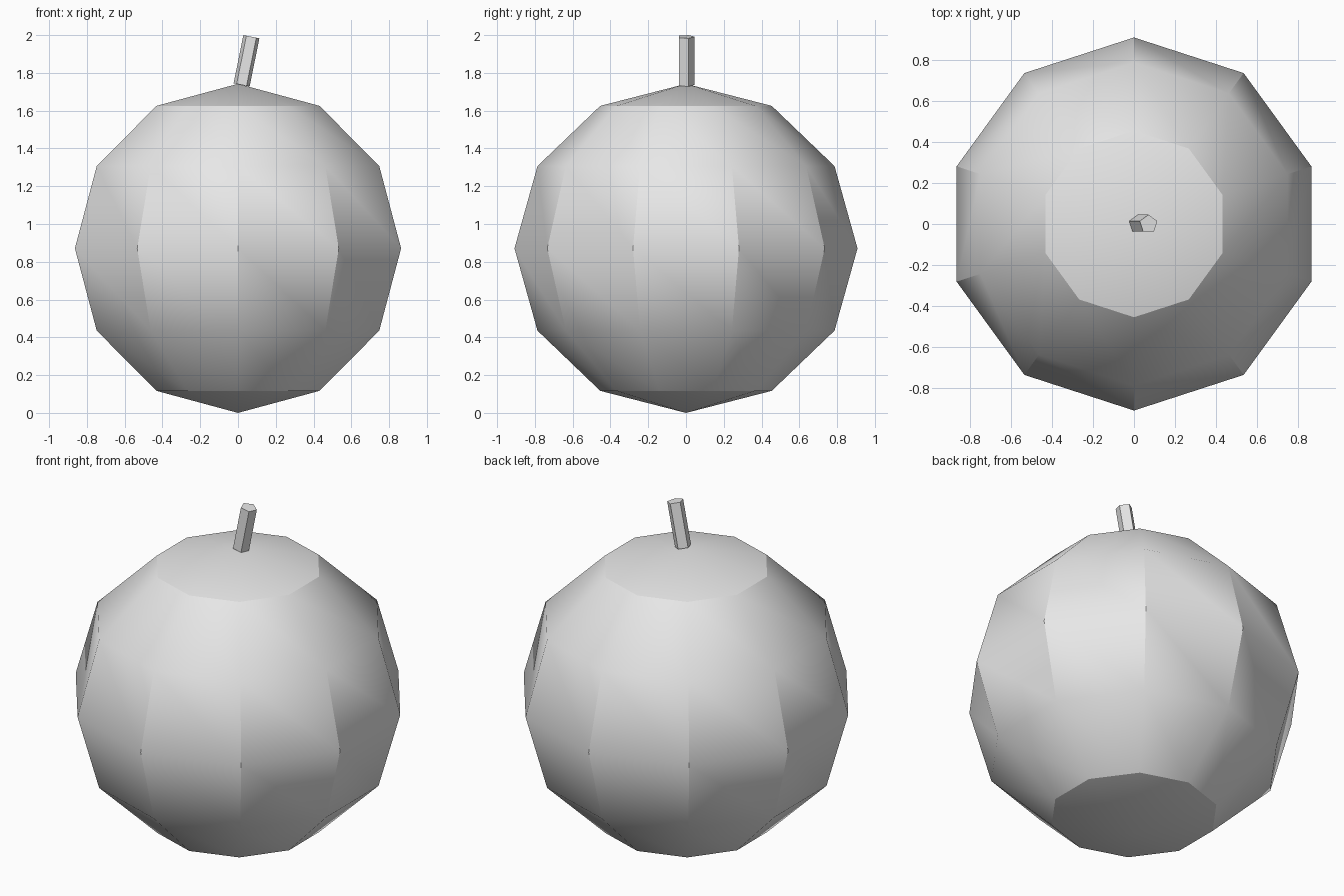
import bpy, math

if "Cube" in bpy.data.objects:
    bpy.data.objects.remove(bpy.data.objects["Cube"])

grey = bpy.data.materials.new("plain grey")
grey.diffuse_color = (0.8, 0.8, 0.8, 1)
grey.use_nodes = True
grey.node_tree.nodes["Principled BSDF"].inputs["Base Color"].default_value = grey.diffuse_color


def finish(obj, name):
    obj.name = name
    obj.data.materials.append(grey)
    bpy.ops.object.shade_smooth_by_angle(angle=math.radians(30))


# Body: coarse ball, very slightly squashed
bpy.ops.mesh.primitive_uv_sphere_add(segments=10, ring_count=6, radius=1,
                                     location=(0, 0, 0.871))
body = bpy.context.object
body.scale = (0.908, 0.908, 0.871)
bpy.ops.object.transform_apply(location=False, rotation=True, scale=True)
# put a corner on the x axis
finish(body, "fruit_body")

# Stem: five-sided peg leaning to the right
bpy.ops.mesh.primitive_cylinder_add(vertices=5, radius=0.0455, depth=0.26,
                                    location=(0.045, 0, 1.864),
                                    rotation=(0, 0.2, 0))
finish(bpy.context.object, "stem")
